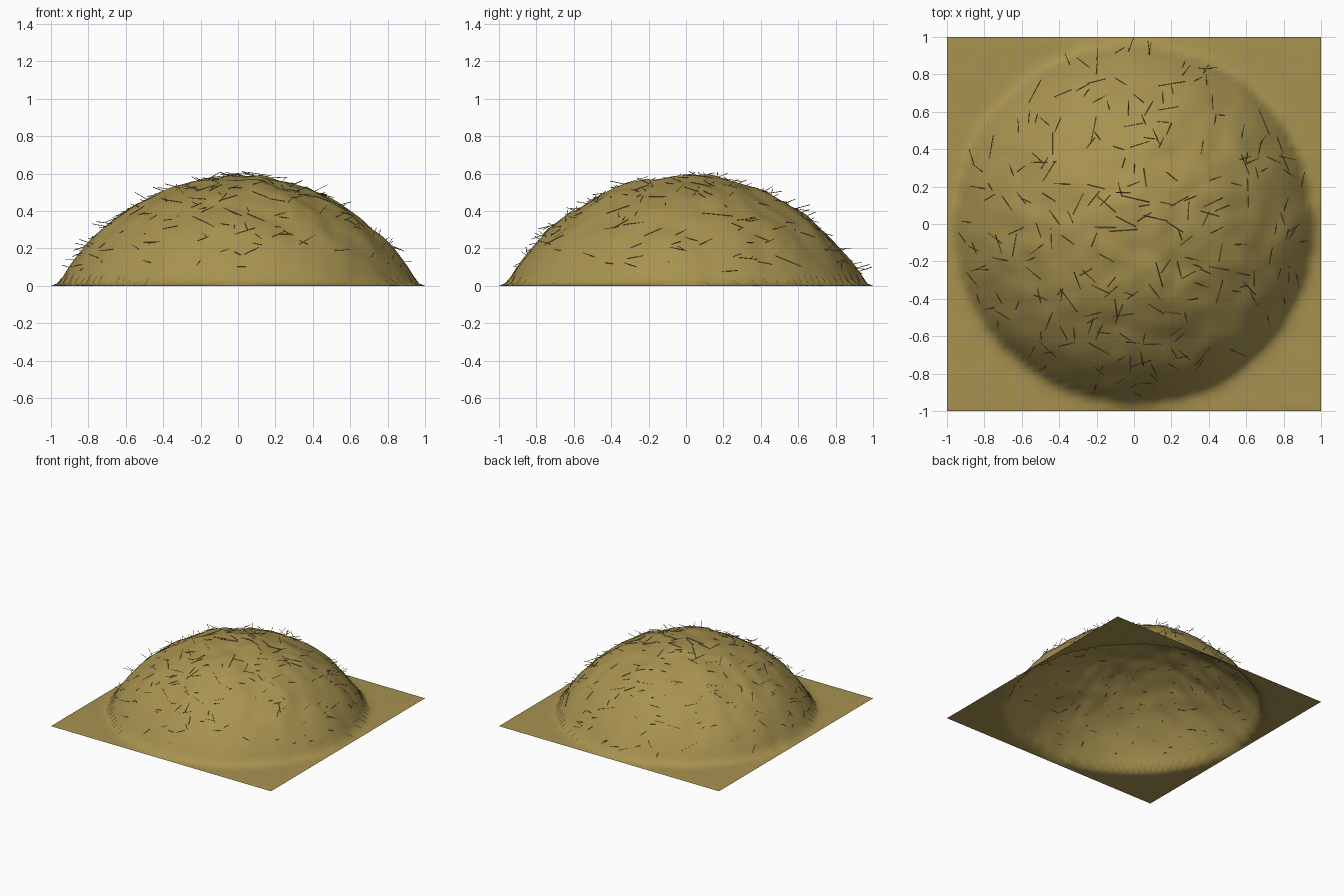
import bpy, bmesh, math, random
from mathutils import Vector, Matrix, noise

if "Cube" in bpy.data.objects:
    bpy.data.objects.remove(bpy.data.objects["Cube"])

random.seed(11)
DOME_R, DOME_H, GRID = 0.95, 0.585, 64


def material(name, color):
    m = bpy.data.materials.new(name)
    m.diffuse_color = (*color, 1)
    m.use_nodes = True
    m.node_tree.nodes["Principled BSDF"].inputs["Base Color"].default_value = m.diffuse_color
    return m


def height(x, y):
    """Rounded heap on a slightly rough apron, with soft lumps."""
    wobble = noise.noise(Vector((x * 5, y * 5, 1.7))) * 0.012
    r = math.hypot(x, y) + wobble
    dome = max(0.0, 1 - (r / DOME_R) ** 2) ** 0.75
    lumps = noise.noise(Vector((x * 4, y * 4, 3.1))) * 0.02
    fine = noise.noise(Vector((x * 11, y * 11, 8.7))) * 0.01
    skirt = 0.012 * math.exp(-((r - DOME_R) / 0.04) ** 2)
    apron = 0.002 + 0.2 * fine
    return max(0.0, DOME_H * dome + (lumps + fine) * min(1, dome * 2.5) + apron + skirt)


def make_object(name, bm, mat):
    mesh = bpy.data.meshes.new(name)
    bm.to_mesh(mesh)
    bm.free()
    mesh.materials.append(mat)
    obj = bpy.data.objects.new(name, mesh)
    bpy.context.collection.objects.link(obj)
    return obj


# Heap: one open sheet raised into a dome
bm = bmesh.new()
bmesh.ops.create_grid(bm, x_segments=GRID, y_segments=GRID, size=1)
for v in bm.verts:
    edge = max(abs(v.co.x), abs(v.co.y)) > 0.999
    v.co.z = 0 if edge else height(v.co.x, v.co.y)
for f in bm.faces:
    f.smooth = True
make_object("hay_heap", bm, material("hay", (0.39, 0.29, 0.08)))

# Loose straws: thin, nearly level sticks spread evenly over the surface
bm = bmesh.new()
COUNT = 240
for i in range(COUNT):
    a = random.uniform(0, math.tau)
    r = 0.93 * math.sqrt((i + random.random()) / COUNT)
    x, y = r * math.cos(a), r * math.sin(a)
    place = (Matrix.Translation((x, y, height(x, y) + 0.006))
             @ Matrix.Rotation(random.uniform(0, math.tau), 4, 'Z')
             @ Matrix.Rotation(math.pi / 2 + random.uniform(-0.45, 0.45), 4, 'Y'))
    bmesh.ops.create_cone(bm, cap_ends=True, segments=4, radius1=0.002, radius2=0.0015,
                          depth=random.uniform(0.07, 0.17), matrix=place)
make_object("loose_straws", bm, material("straw", (0.39, 0.29, 0.08)))
